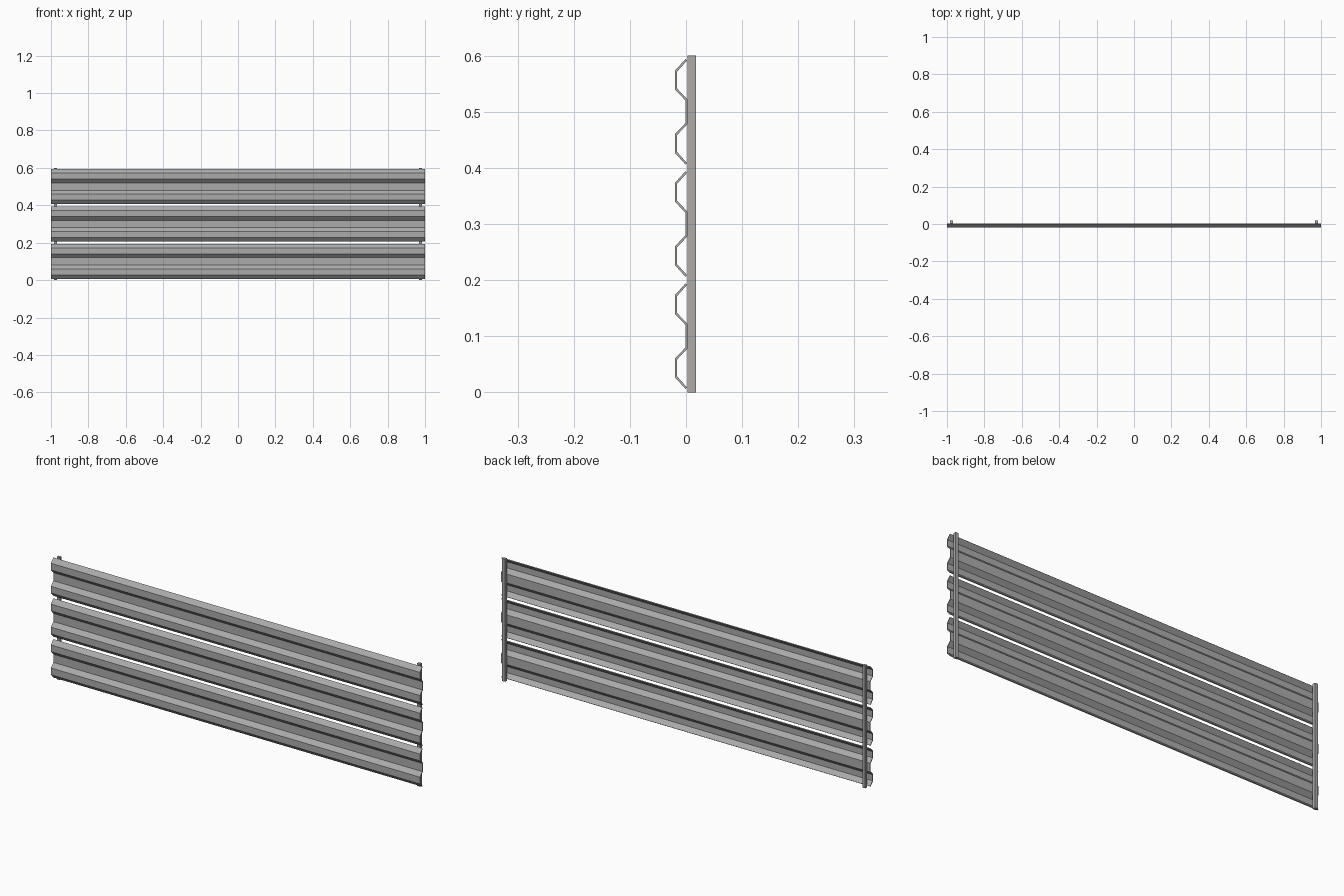
import bpy
import bmesh
import math
from mathutils import Vector

cube = bpy.data.objects.get("Cube")
if cube:
    bpy.data.objects.remove(cube, do_unlink=True)

PITCH = 0.2        # height of one rail bay
THICK = 0.004      # sheet thickness


def material(name, color):
    m = bpy.data.materials.new(name)
    m.use_nodes = True
    m.diffuse_color = color
    m.node_tree.nodes["Principled BSDF"].inputs["Base Color"].default_value = color
    return m


rail_steel = material("galvanised_steel", (0.41, 0.41, 0.41, 1))
post_steel = material("post_steel", (0.42, 0.40, 0.39, 1))


def make_object(name, bm, mat):
    bmesh.ops.recalc_face_normals(bm, faces=bm.faces)
    mesh = bpy.data.meshes.new(name)
    bm.to_mesh(mesh)
    bm.free()
    mesh.materials.append(mat)
    obj = bpy.data.objects.new(name, mesh)
    bpy.context.collection.objects.link(obj)
    return obj


def offset_line(pts, dist):
    """Mitred parallel copy of an open (y, z) line, shifted to its back side."""
    normals = []
    for a, b in zip(pts, pts[1:]):
        d = (b - a).normalized()
        normals.append(Vector((d.y, -d.x)))
    out = []
    for i, p in enumerate(pts):
        n1 = normals[max(i - 1, 0)]
        n2 = normals[min(i, len(normals) - 1)]
        out.append(p + (n1 + n2) * dist / (1 + n1.dot(n2)))
    return out


# Double-hump rail section, front surface from bottom to top
half = [(-0.001, 0.006), (-0.020, 0.027), (-0.020, 0.060), (-0.001, 0.080)]
front = [Vector(p) for p in half]
front += [Vector((y, PITCH - z)) for y, z in reversed(half)]
section = front + offset_line(front, THICK)[::-1]


def rail(name, base):
    bm = bmesh.new()
    face = bm.faces.new([bm.verts.new((-1, p.x, p.y + base)) for p in section])
    grown = bmesh.ops.extrude_face_region(bm, geom=[face], use_keep_orig=True)
    verts = [v for v in grown["geom"] if isinstance(v, bmesh.types.BMVert)]
    bmesh.ops.translate(bm, verts=verts, vec=(2, 0, 0))
    return make_object(name, bm, rail_steel)


def post(name, x):
    bm = bmesh.new()
    bmesh.ops.create_cube(bm, size=1)
    bmesh.ops.scale(bm, verts=bm.verts, vec=(0.016, 0.015, 0.6))
    bmesh.ops.translate(bm, verts=bm.verts, vec=(x, 0.0105, 0.3))
    return make_object(name, bm, post_steel)


# Three stacked rails on two posts
for i, label in enumerate(("lower", "middle", "upper")):
    rail(label + "_rail", i * PITCH)
post("left_post", 0.976)
post("right_post", -0.976)
